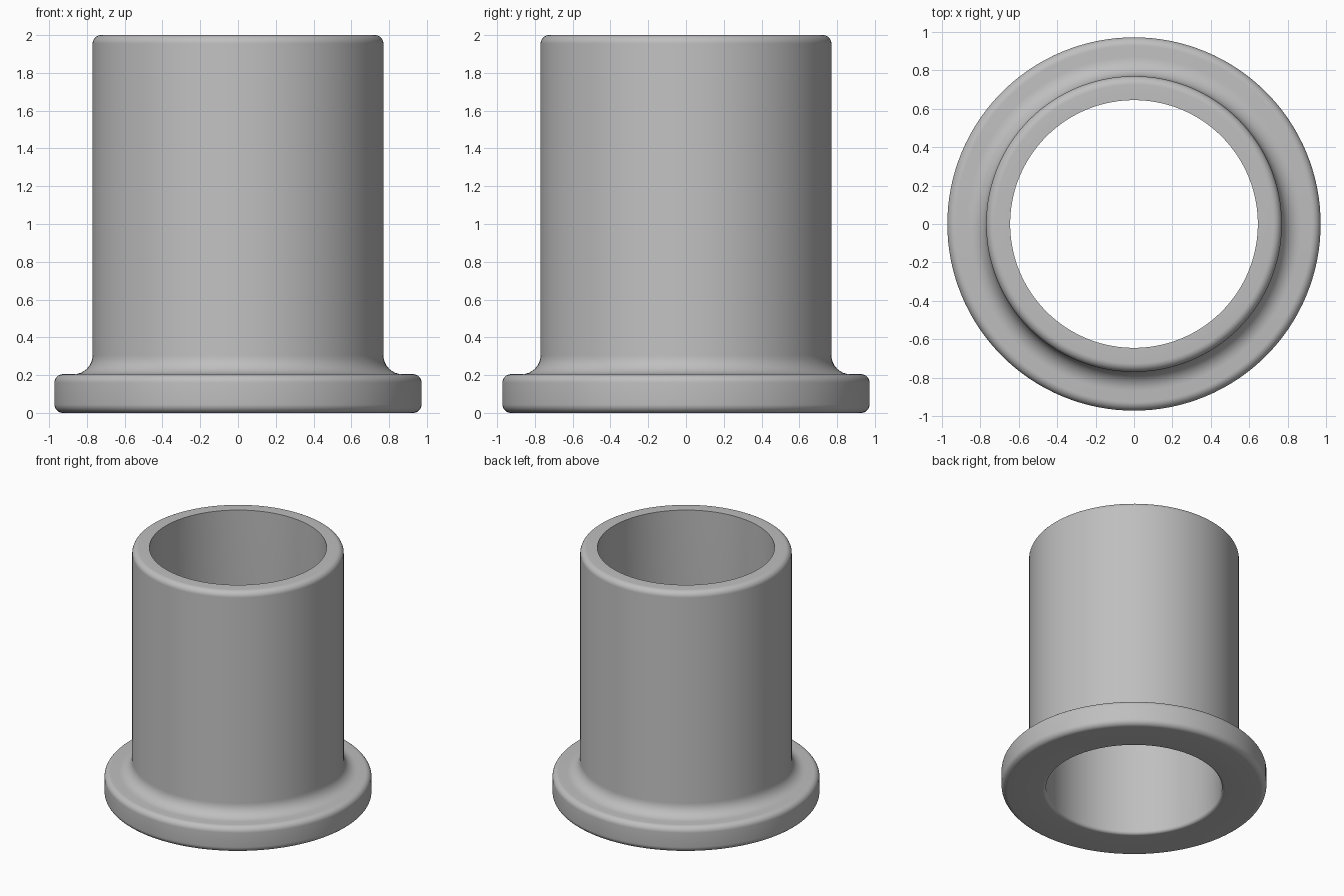
import bpy, bmesh
from math import sin, cos, pi, radians

cube = bpy.data.objects.get("Cube")
if cube:
    bpy.data.objects.remove(cube)

SEGMENTS = 128
BORE, TUBE, FLANGE = 0.645, 0.77, 0.972
HEIGHT, FLANGE_TOP = 2.0, 0.205
EDGE, FILLET, BORE_EDGE = 0.045, 0.1, 0.025


def arc(r, z, radius, start, end, steps=8):
    """Points of a circular arc in the radius/height plane, angles in degrees."""
    angles = [radians(start + (end - start) * i / steps) for i in range(steps + 1)]
    return [(r + radius * cos(a), z + radius * sin(a)) for a in angles]


# Closed cross-section of the wall, counter-clockwise from the bore's lower edge
profile = (
    arc(BORE + BORE_EDGE, BORE_EDGE, BORE_EDGE, 180, 270)
    + arc(FLANGE - EDGE, EDGE, EDGE, -90, 0)
    + arc(FLANGE - EDGE, FLANGE_TOP - EDGE, EDGE, 0, 90)
    + arc(TUBE + FILLET, FLANGE_TOP + FILLET, FILLET, 270, 180)
    + arc(TUBE - EDGE, HEIGHT - EDGE, EDGE, 0, 90)
    + [(BORE, HEIGHT)]
)

# Revolve the section around the z axis
bm = bmesh.new()
rings = []
for i in range(SEGMENTS):
    a = 2 * pi * i / SEGMENTS
    rings.append([bm.verts.new((r * cos(a), r * sin(a), z)) for r, z in profile])
for i, ring in enumerate(rings):
    after = rings[(i + 1) % SEGMENTS]
    for j in range(len(profile)):
        k = (j + 1) % len(profile)
        bm.faces.new((ring[j], after[j], after[k], ring[k]))
bmesh.ops.recalc_face_normals(bm, faces=bm.faces)

mesh = bpy.data.meshes.new("flanged_bushing")
bm.to_mesh(mesh)
bm.free()
bushing = bpy.data.objects.new("flanged_bushing", mesh)
bpy.context.collection.objects.link(bushing)

# Plain grey finish
grey = bpy.data.materials.new("plain grey")
grey.use_nodes = True
colour = (0.52, 0.52, 0.52, 1)
grey.diffuse_color = colour
grey.node_tree.nodes["Principled BSDF"].inputs["Base Color"].default_value = colour
mesh.materials.append(grey)

# Smooth shading with a crisp upper bore edge
bpy.ops.object.select_all(action="DESELECT")
bushing.select_set(True)
bpy.context.view_layer.objects.active = bushing
bpy.ops.object.shade_smooth_by_angle(angle=radians(35))
